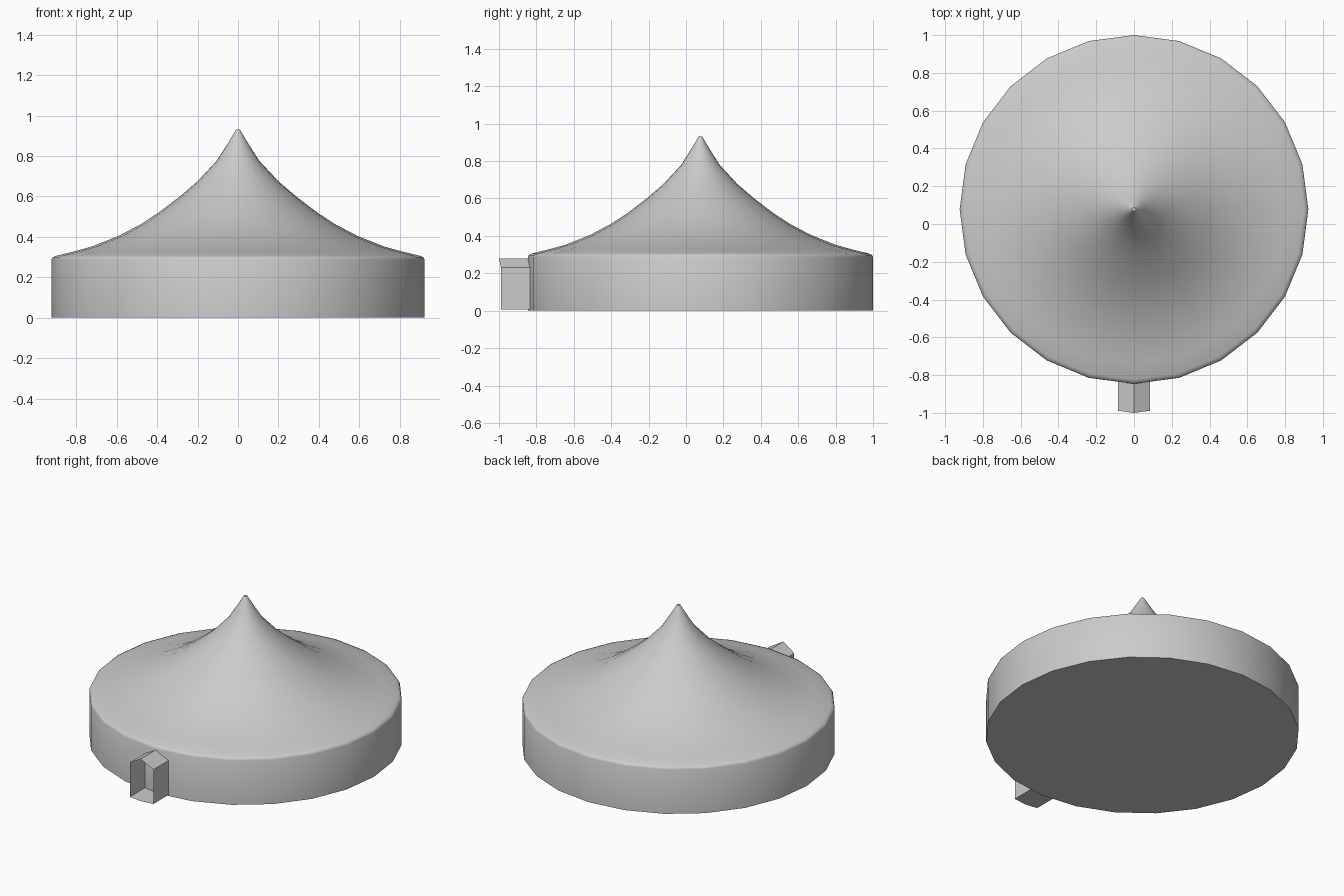
import bpy, bmesh
from math import sin, cos, tan, pi, radians

if "Cube" in bpy.data.objects:
    bpy.data.objects.remove(bpy.data.objects["Cube"])

SIDES = 24
R, CY = 0.923, 0.077       # drum radius and centre offset in y


def make_object(name, bm, smooth=None):
    mesh = bpy.data.meshes.new(name)
    bm.to_mesh(mesh)
    bm.free()
    obj = bpy.data.objects.new(name, mesh)
    bpy.context.collection.objects.link(obj)
    if smooth:
        bpy.ops.object.select_all(action='DESELECT')
        obj.select_set(True)
        bpy.context.view_layer.objects.active = obj
        bpy.ops.object.shade_smooth_by_angle(angle=radians(smooth))
    return obj


# round tent: straight wall, soft rim and concave pointed roof
profile = [(R, 0), (R, 0.287), (0.918, 0.298), (0.9, 0.306), (0.81, 0.328),
           (0.72, 0.353), (0.59, 0.405), (0.48, 0.463), (0.39, 0.522),
           (0.29, 0.598), (0.2, 0.675), (0.104, 0.778), (0.055, 0.855),
           (0.01, 0.93)]
bm = bmesh.new()
rings = [[bm.verts.new((r * cos(2 * pi * i / SIDES), CY + r * sin(2 * pi * i / SIDES), z))
          for i in range(SIDES)] for r, z in profile]
for low, high in zip(rings, rings[1:]):
    for i in range(SIDES):
        j = (i + 1) % SIDES
        bm.faces.new((low[i], low[j], high[j], high[i]))
bm.faces.new(rings[0][::-1])
bm.faces.new(rings[-1])
make_object("tent_body", bm, 50)

# open gabled entrance: a thin sleeve with a floor, following the wall's corner
W = 0.085
outline = [(-W, 0.007), (0, 0.007), (W, 0.007), (W, 0.23), (0, 0.28), (-W, 0.23)]
bm = bmesh.new()
front, back = [[bm.verts.new((x, y + abs(x) * tan(pi / SIDES), z)) for x, z in outline]
               for y in (-1.0, CY - R)]
for i in range(len(outline)):
    j = (i + 1) % len(outline)
    bm.faces.new((front[i], back[i], back[j], front[j]))
bm.normal_update()
make_object("entrance_sleeve", bm)
